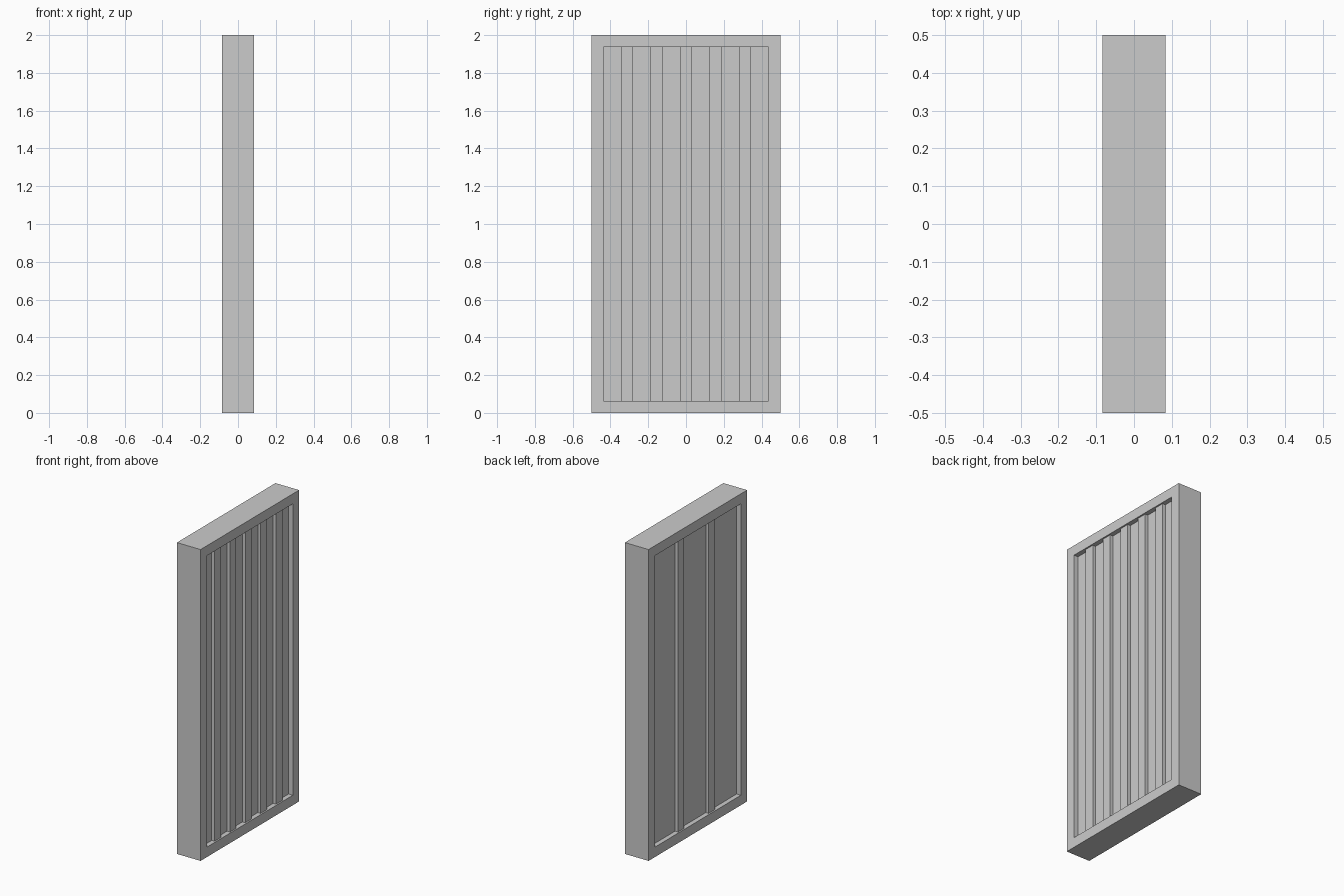
import bpy

if "Cube" in bpy.data.objects:
    bpy.data.objects.remove(bpy.data.objects["Cube"])

W, H, T = 1.0, 2.0, 0.168      # width (y), height (z), thickness (x)
BAR = 0.064                    # width of frame members and battens
PANEL_IN, BATTEN_IN = 0.03, 0.01   # setbacks from the frame face


def box(name, x, y, z):
    """Box from (min, max) ranges on each axis."""
    v = [(a, b, c) for a in x for b in y for c in z]
    f = [(0, 1, 3, 2), (4, 6, 7, 5), (0, 4, 5, 1),
         (2, 3, 7, 6), (0, 2, 6, 4), (1, 5, 7, 3)]
    me = bpy.data.meshes.new(name)
    me.from_pydata(v, [], f)
    ob = bpy.data.objects.new(name, me)
    bpy.context.collection.objects.link(ob)
    return ob


# Outer frame: rectangular ring extruded through the thickness
hx, hy, iy = T / 2, W / 2, W / 2 - BAR
verts = []
for x in (-hx, hx):
    verts += [(x, -hy, 0), (x, hy, 0), (x, hy, H), (x, -hy, H)]
    verts += [(x, -iy, BAR), (x, iy, BAR), (x, iy, H - BAR), (x, -iy, H - BAR)]
faces = []
for i in range(4):
    j = (i + 1) % 4
    faces += [(i, 4 + i, 4 + j, j), (8 + i, 8 + j, 12 + j, 12 + i),
              (i, j, 8 + j, 8 + i), (4 + i, 12 + i, 12 + j, 4 + j)]
mesh = bpy.data.meshes.new("frame")
mesh.from_pydata(verts, [], faces)
bpy.context.collection.objects.link(bpy.data.objects.new("frame", mesh))

# Solid panel inside the frame
px = hx - PANEL_IN
zr = (BAR, H - BAR)
box("panel", (-px, px), (-iy, iy), zr)


# Vertical battens, evenly spaced on each face
def battens(name, count, x):
    gap = (2 * iy - count * BAR) / (count + 1)
    for i in range(count):
        y = -iy + gap + i * (gap + BAR)
        box(f"{name}_{i + 1}", x, (y, y + BAR), zr)


bx = hx - BATTEN_IN
battens("right_batten", 5, (px, bx))
battens("left_batten", 2, (-bx, -px))
